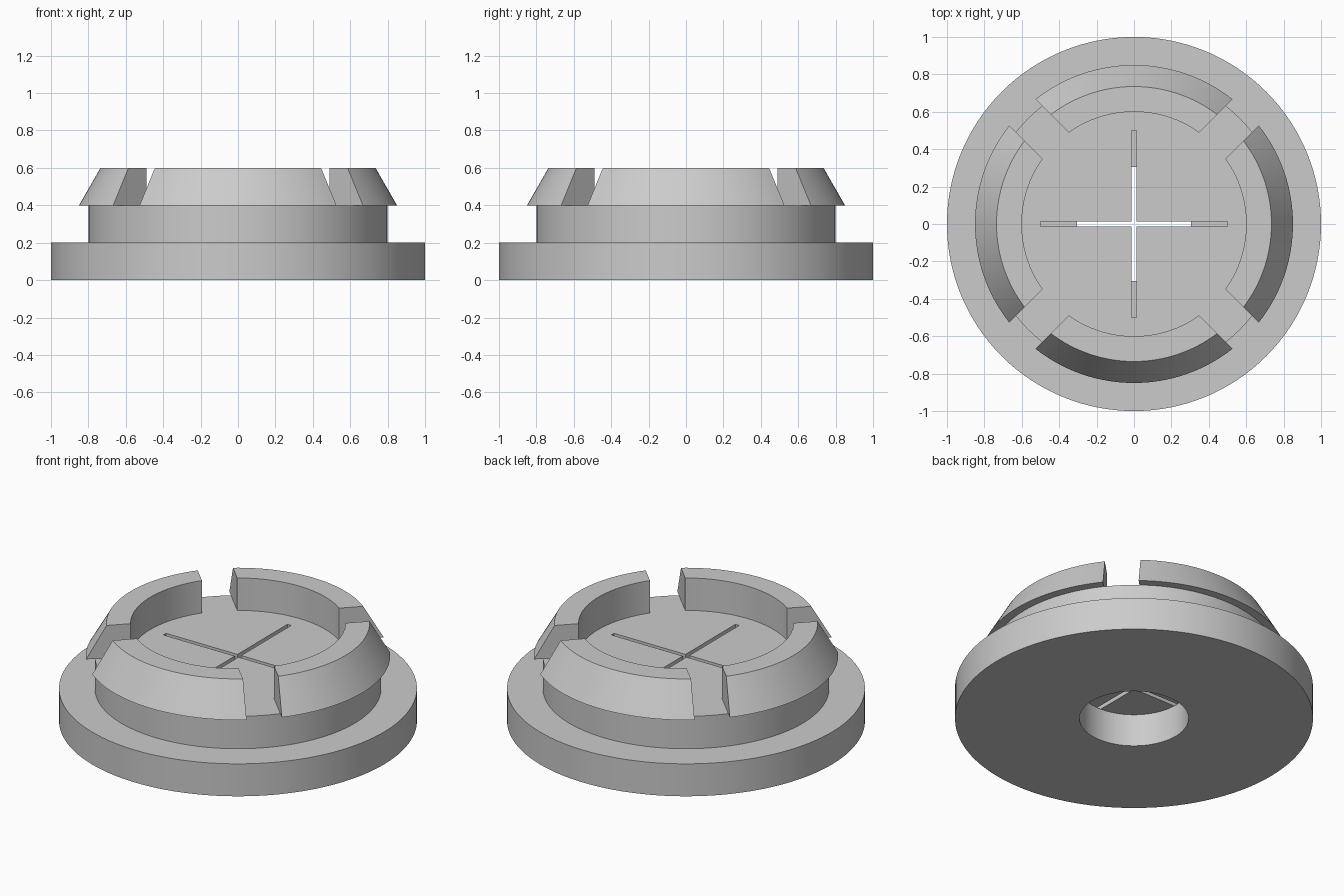
import bpy
import bmesh
from math import asin, cos, sin, pi, radians

SEGMENTS = 128

if "Cube" in bpy.data.objects:
    bpy.data.objects.remove(bpy.data.objects["Cube"], do_unlink=True)

# Single grey material
grey = bpy.data.materials.new("plain_grey")
grey.use_nodes = True
colour = (0.6, 0.6, 0.6, 1)
grey.diffuse_color = colour
grey.node_tree.nodes["Principled BSDF"].inputs["Base Color"].default_value = colour


def finish(name, bm):
    """Turn a bmesh into a named, shaded object."""
    bmesh.ops.recalc_face_normals(bm, faces=bm.faces)
    mesh = bpy.data.meshes.new(name)
    bm.to_mesh(mesh)
    bm.free()
    mesh.materials.append(grey)
    obj = bpy.data.objects.new(name, mesh)
    bpy.context.collection.objects.link(obj)
    return obj


def select(obj):
    bpy.ops.object.select_all(action='DESELECT')
    obj.select_set(True)
    bpy.context.view_layer.objects.active = obj


def smooth(obj):
    select(obj)
    bpy.ops.object.shade_smooth_by_angle(angle=radians(30))


def prism(name, outline, bottom, top):
    """Extrude a flat outline between two heights."""
    bm = bmesh.new()
    face = bm.faces.new([bm.verts.new((x, y, bottom)) for x, y in outline])
    moved = bmesh.ops.extrude_face_region(bm, geom=[face])["geom"]
    verts = [v for v in moved if isinstance(v, bmesh.types.BMVert)]
    bmesh.ops.translate(bm, verts=verts, vec=(0, 0, top - bottom))
    return finish(name, bm)


def ring(name, profile):
    """Revolve a closed (radius, height) profile all the way round."""
    bm = bmesh.new()
    verts = [bm.verts.new((r, 0, z)) for r, z in profile]
    edges = [bm.edges.new((verts[i - 1], verts[i])) for i in range(len(verts))]
    bmesh.ops.spin(bm, geom=verts + edges, cent=(0, 0, 0), axis=(0, 0, 1),
                   angle=2 * pi, steps=SEGMENTS, use_merge=True)
    bmesh.ops.remove_doubles(bm, verts=bm.verts, dist=0.0001)
    return finish(name, bm)


def ring_quarter(name, profile, middle, half_gap, steps):
    """Sweep a profile through a quarter turn, leaving parallel-sided gaps."""
    bm = bmesh.new()
    rows = []
    for i in range(steps + 1):
        t = 2 * i / steps - 1
        row = []
        for r, z in profile:
            a = middle + t * (pi / 4 - asin(half_gap / r))
            row.append(bm.verts.new((r * cos(a), r * sin(a), z)))
        rows.append(row)
    for a, b in zip(rows, rows[1:]):
        for j in range(len(profile)):
            bm.faces.new((a[j - 1], a[j], b[j], b[j - 1]))
    bm.faces.new(rows[0])
    bm.faces.new(rows[-1])
    return finish(name, bm)


# Wide base with a round hole through it
smooth(ring("base_flange", [(0.305, 0), (1, 0), (1, 0.2), (0.305, 0.2)]))

# Collar disc, closing the hole from above
circle = [(0.8 * cos(2 * pi * i / SEGMENTS), 0.8 * sin(2 * pi * i / SEGMENTS))
          for i in range(SEGMENTS)]
collar = prism("collar", circle, 0.2, 0.4)

# Cross-shaped slit cut through the collar
w, l = 0.013, 0.5
arm = [(w, -w), (l, -w), (l, w)]
cross = []
for k in range(4):
    c, s = (1, 0, -1, 0)[k], (0, 1, 0, -1)[k]
    cross += [(c * x - s * y, s * x + c * y) for x, y in arm]
cutter = prism("slit_cutter", cross, 0.1, 0.5)
cutter.hide_render = True
cut = collar.modifiers.new("slit", 'BOOLEAN')
cut.operation = 'DIFFERENCE'
cut.solver = 'EXACT'
cut.object = cutter
select(collar)
bpy.ops.object.modifier_apply(modifier=cut.name)
bpy.data.objects.remove(cutter, do_unlink=True)
smooth(collar)

# Four tapered clips that overhang the collar
clip_profile = [(0.6, 0.4), (0.85, 0.4), (0.735, 0.6), (0.6, 0.6)]
for k, side in enumerate(("left", "back", "right", "front")):
    smooth(ring_quarter(side + "_clip", clip_profile, k * pi / 2, 0.1, SEGMENTS // 4))
